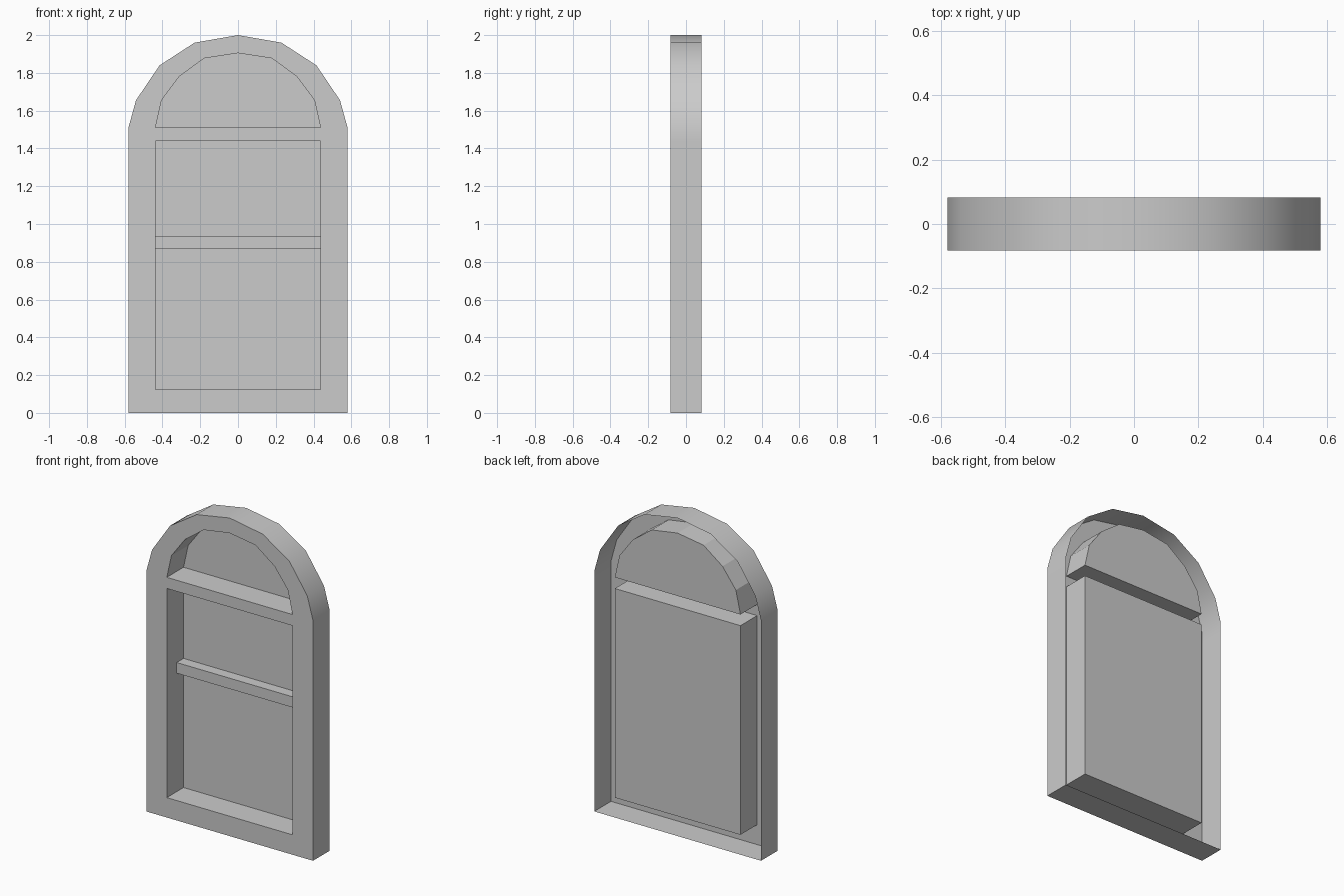
import bpy, bmesh, math

cube = bpy.data.objects.get("Cube")
if cube:
    bpy.data.objects.remove(cube, do_unlink=True)

FRONT, BACK = -0.083, 0.083

grey = bpy.data.materials.new("light_grey")
grey.use_nodes = True
colour = (0.6, 0.6, 0.6, 1)
grey.diffuse_color = colour
grey.node_tree.nodes["Principled BSDF"].inputs["Base Color"].default_value = colour


def mirrored(half):
    """Closed loop, anticlockwise from the front, from its +x half."""
    return half + [(-x, z) for x, z in reversed(half) if x > 0]


def ring(bm, loop, y):
    return [bm.verts.new((x, y, z)) for x, z in loop]


def walls(bm, near, far, inward=False):
    for i in range(len(near)):
        j = (i + 1) % len(near)
        quad = [near[i], far[i], far[j], near[j]]
        bm.faces.new(quad[::-1] if inward else quad)


def finish(bm, name):
    mesh = bpy.data.meshes.new(name)
    bm.to_mesh(mesh)
    bm.free()
    mesh.materials.append(grey)
    obj = bpy.data.objects.new(name, mesh)
    bpy.context.collection.objects.link(obj)
    return obj


outline = mirrored([(0.58, 0), (0.58, 1.44), (0.58, 1.51), (0.54, 1.655),
                    (0.415, 1.84), (0.23, 1.96), (0, 2.0)])
lower_opening = mirrored([(0.437, 0.125), (0.437, 1.44)])
arch_opening = mirrored([(0.437, 1.51), (0.405, 1.655), (0.312, 1.78),
                         (0.18, 1.877), (0, 1.905)])
openings = {"lower": lower_opening, "arch": arch_opening}

# Frame: front sheet with two openings, and the outer rim, open at the back
bm = bmesh.new()
edges = []
rings = [ring(bm, loop, FRONT) for loop in (outline, lower_opening, arch_opening)]
for r in rings:
    edges += [bm.edges.new((r[i - 1], r[i])) for i in range(len(r))]
bmesh.ops.triangle_fill(bm, edges=edges, use_beauty=True, normal=(0, -1, 0))
for f in bm.faces:
    f.normal_update()
    if f.normal.y > 0:
        f.normal_flip()
walls(bm, rings[0], ring(bm, outline, BACK))
frame = finish(bm, "window_frame")
bpy.ops.object.select_all(action='DESELECT')
frame.select_set(True)
bpy.context.view_layer.objects.active = frame
bpy.ops.object.shade_smooth_by_angle(angle=math.radians(35))

# Recesses: reveal walls closed by a pane at the back
for name, loop in openings.items():
    bm = bmesh.new()
    far = ring(bm, loop, BACK)
    walls(bm, ring(bm, loop, FRONT), far, inward=True)
    bm.faces.new(far)
    finish(bm, name + "_recess")

# Crossbar: sits against the lower pane
bm = bmesh.new()
bar = mirrored([(0.437, 0.87), (0.437, 0.937)])
near = ring(bm, bar, 0.015)
walls(bm, near, ring(bm, bar, BACK))
bm.faces.new(near)
finish(bm, "crossbar")
